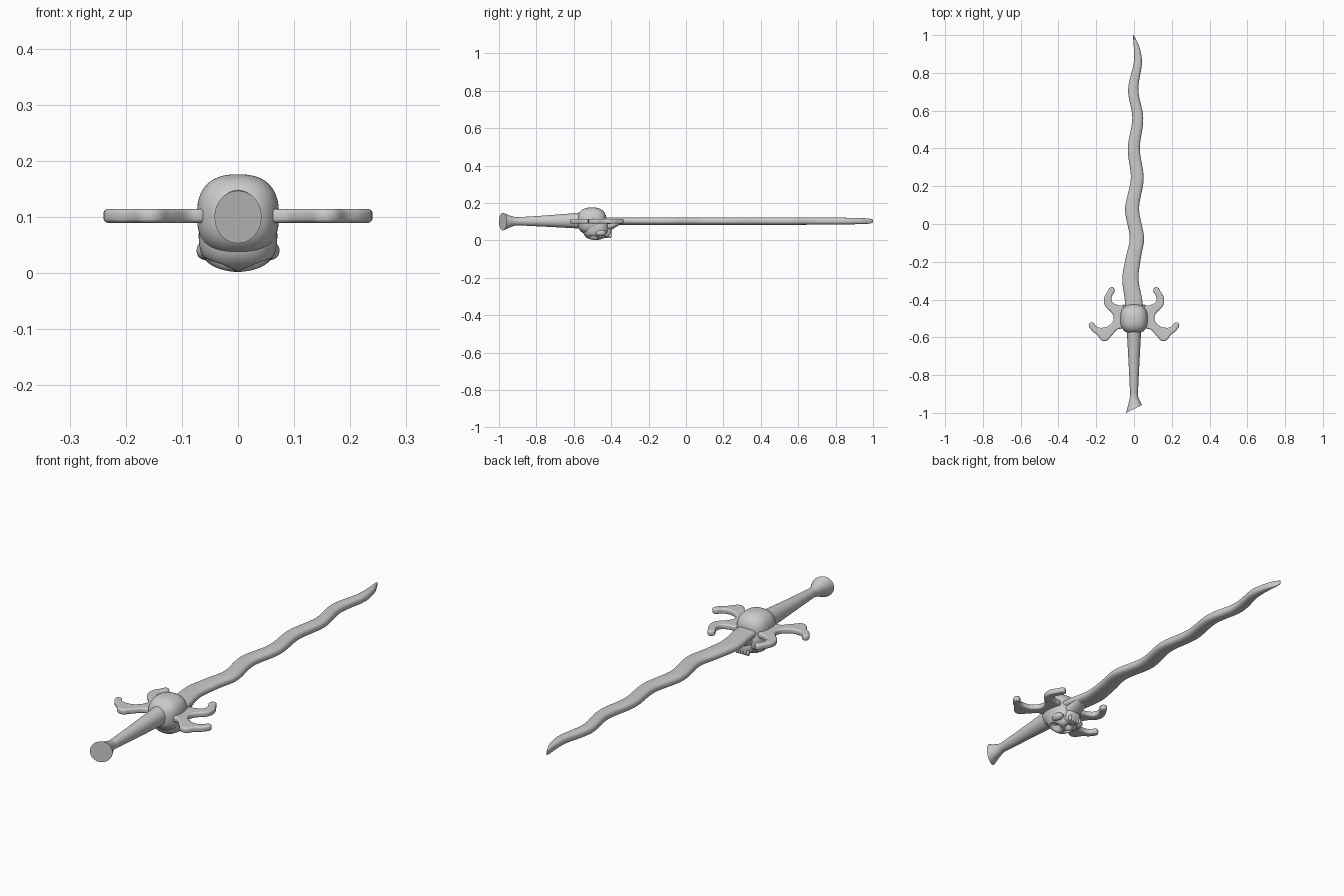
import bpy, bmesh, math
from mathutils import Vector

if "Cube" in bpy.data.objects:
    bpy.data.objects.remove(bpy.data.objects["Cube"])

Z = 0.1  # height of the sword's long axis


def finish(name, bm, angle=40):
    bmesh.ops.recalc_face_normals(bm, faces=bm.faces[:])
    mesh = bpy.data.meshes.new(name)
    bm.to_mesh(mesh)
    bm.free()
    ob = bpy.data.objects.new(name, mesh)
    bpy.context.collection.objects.link(ob)
    bpy.ops.object.select_all(action='DESELECT')
    ob.select_set(True)
    bpy.context.view_layer.objects.active = ob
    bpy.ops.object.shade_smooth_by_angle(angle=math.radians(angle))
    return ob


def spow(v, e):
    return math.copysign(abs(v) ** e, v)


def loft(name, rings, n=32, e=1.0):
    """Rings along y: (x, y, z, half width, half height, end slant)."""
    bm = bmesh.new()
    loops = []
    for cx, y, cz, rx, rz, slant in rings:
        loop = []
        for i in range(n):
            a = 2 * math.pi * i / n
            dx = rx * spow(math.cos(a), e)
            loop.append(bm.verts.new((cx + dx, y + slant * dx, cz + rz * spow(math.sin(a), e))))
        loops.append(loop)
    for a, b in zip(loops, loops[1:]):
        for i in range(n):
            j = (i + 1) % n
            bm.faces.new((a[i], a[j], b[j], b[i]))
    bm.faces.new(loops[0])
    bm.faces.new(loops[-1])
    return finish(name, bm)


def smooth_path(pts, steps=8):
    """Catmull-Rom interpolation of tuples."""
    p = [Vector(q) for q in pts]
    p = [p[0]] + p + [p[-1]]
    out = []
    for a, b, c, d in zip(p, p[1:], p[2:], p[3:]):
        for k in range(steps):
            t = k / steps
            out.append(0.5 * (2 * b + (c - a) * t + (2 * a - 5 * b + 4 * c - d) * t * t
                              + (3 * b - a - 3 * c + d) * t ** 3))
    return out + [p[-1]]


def blob(name, centre, radii, power=2.0, dents=(), subdiv=5):
    """Rounded-box ellipsoid with soft dents (x, y, z, radius, depth along z)."""
    bm = bmesh.new()
    bmesh.ops.create_icosphere(bm, subdivisions=subdiv, radius=1)
    for v in bm.verts:
        d = v.co.normalized()
        d /= sum(abs(c) ** power for c in d) ** (1 / power)
        v.co = Vector(c + r * k for c, r, k in zip(centre, radii, d))
        for x, y, z, r, depth in dents:
            dist = (v.co - Vector((x, y, z))).length / r
            v.co.z += depth * math.exp(-dist ** 4)
    return finish(name, bm, 60)


# Wavy blade: x centre, y, half width, half thickness
blade = [(0, -0.46, 0.046, 0.02), (-0.003, -0.40, 0.046, 0.02), (-0.019, -0.29, 0.043, 0.02),
         (-0.004, -0.18, 0.04, 0.02), (0.015, -0.07, 0.038, 0.02), (-0.010, 0.08, 0.037, 0.02),
         (0.017, 0.24, 0.034, 0.02), (-0.001, 0.40, 0.032, 0.02), (0.020, 0.56, 0.029, 0.02),
         (-0.004, 0.71, 0.027, 0.019), (0.020, 0.85, 0.022, 0.018), (0.015, 0.93, 0.016, 0.016),
         (0.004, 0.975, 0.008, 0.014), (-0.003, 1.0, 0.002, 0.008)]
loft("blade", [(x, y, Z + 0.003, w, t, 0) for x, y, w, t in smooth_path([b[:2] + b[2:] for b in [Vector(q).to_tuple() for q in blade]])], e=0.8)

# Tapered grip and slanted, flared pommel
loft("grip", [(0, -0.53, 0.106, 0.041, 0.046, 0), (0, -0.60, 0.105, 0.036, 0.040, 0),
              (0, -0.75, 0.103, 0.028, 0.030, 0), (0, -0.91, 0.102, 0.02, 0.021, 0)])
loft("pommel", [(0, -0.895, 0.102, 0.02, 0.021, 0), (0, -0.915, 0.102, 0.021, 0.023, 0.1),
                (0, -0.945, 0.101, 0.03, 0.033, 0.35), (0, -0.972, 0.1, 0.04, 0.044, 0.5),
                (0, -0.979, 0.1, 0.042, 0.047, 0.5)], n=32)

# Skull guard, its face turned to the underside
blob("skull_cranium", (0, -0.503, 0.103), (0.073, 0.078, 0.073), 2.5)
sockets = [(s * 0.032, -0.495, 0.012, 0.022, 0.035) for s in (-1, 1)]
nose = [(0, -0.452, 0.003, 0.013, 0.022)]
mouth = [(s * 0.05, -0.43, 0.02, 0.018, 0.014) for s in (-1, 1)]
blob("skull_face", (0, -0.482, 0.066), (0.07, 0.07, 0.064), 2.5, sockets + nose + mouth)
blob("upper_jaw", (0, -0.427, 0.045), (0.038, 0.03, 0.032), 2.6, subdiv=4)
for s in (-1, 1):
    blob("cheekbone", (s * 0.055, -0.457, 0.04), (0.019, 0.03, 0.017), 2.2, subdiv=3)
for i in range(5):
    blob("tooth", (-0.026 + 0.013 * i, -0.407, 0.026), (0.0065, 0.009, 0.014), 2.5, subdiv=3)

# Wedge tying the jaw to the blade root
loft("blade_root", [(0, -0.44, 0.07, 0.04, 0.035, 0), (0, -0.405, 0.078, 0.038, 0.026, 0),
                    (0, -0.355, 0.095, 0.030, 0.012, 0)])

# Two-pronged horn on each side of the guard
outline = [(0.115, -0.343), (0.135, -0.365), (0.151, -0.40), (0.145, -0.43), (0.112, -0.465),
           (0.099, -0.50), (0.125, -0.543), (0.172, -0.558), (0.203, -0.55), (0.228, -0.53),
           (0.22, -0.555), (0.19, -0.58), (0.157, -0.612), (0.125, -0.585), (0.09, -0.55),
           (0.06, -0.54), (0.06, -0.445), (0.09, -0.437), (0.12, -0.42), (0.128, -0.39)]
for side, s in (("right", 1), ("left", -1)):
    cu = bpy.data.curves.new(side + "_horns", 'CURVE')
    cu.dimensions = '2D'
    cu.fill_mode = 'BOTH'
    cu.extrude, cu.bevel_depth, cu.bevel_resolution = 0.004, 0.0085, 4
    sp = cu.splines.new('BEZIER')
    sp.bezier_points.add(len(outline) - 1)
    for bp, (x, y) in zip(sp.bezier_points, outline):
        bp.co = (s * x, y, 0)
        bp.handle_left_type = bp.handle_right_type = 'AUTO'
    sp.use_cyclic_u = True
    sp.resolution_u = 5
    ob = bpy.data.objects.new(side + "_horns", cu)
    ob.location.z = 0.102
    bpy.context.collection.objects.link(ob)
    bpy.ops.object.select_all(action='DESELECT')
    ob.select_set(True)
    bpy.context.view_layer.objects.active = ob
    bpy.ops.object.convert(target='MESH')
    bpy.ops.object.shade_smooth_by_angle(angle=math.radians(50))
